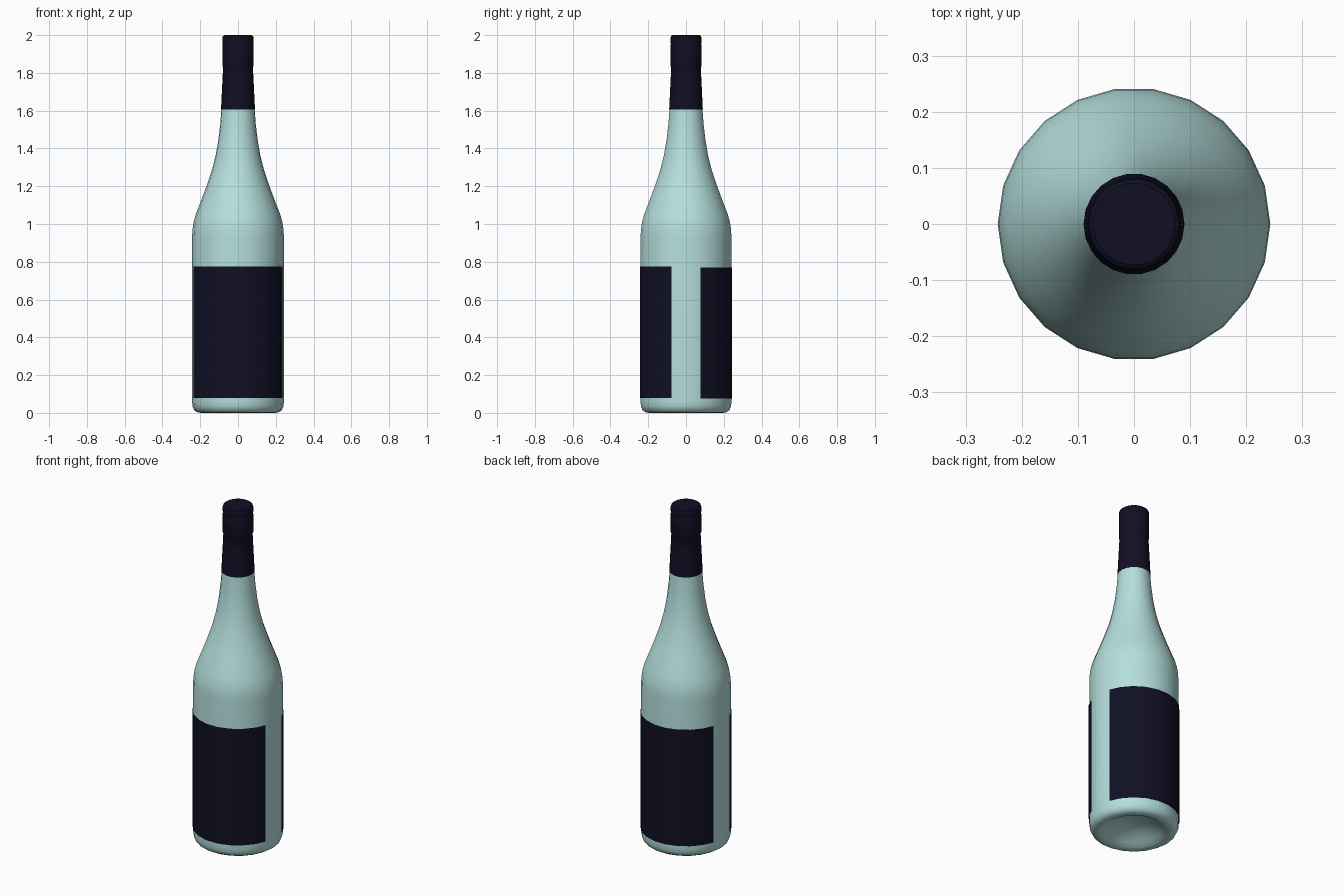
import bpy, bmesh, math

if "Cube" in bpy.data.objects:
    bpy.data.objects.remove(bpy.data.objects["Cube"])

SIDES = 22


def material(name, rgb):
    m = bpy.data.materials.new(name)
    m.diffuse_color = (*rgb, 1.0)
    m.use_nodes = True
    m.node_tree.nodes["Principled BSDF"].inputs["Base Color"].default_value = m.diffuse_color
    return m


def finish(name, bm, mat, angle):
    me = bpy.data.meshes.new(name)
    bm.to_mesh(me)
    bm.free()
    me.materials.append(mat)
    ob = bpy.data.objects.new(name, me)
    bpy.context.collection.objects.link(ob)
    bpy.ops.object.select_all(action='DESELECT')
    ob.select_set(True)
    bpy.context.view_layer.objects.active = ob
    bpy.ops.object.shade_smooth_by_angle(angle=math.radians(angle))
    return ob


def lathe(name, profile, mat, angle):
    """Revolve (radius, z) points listed from bottom to top; radius 0 is a pole."""
    bm = bmesh.new()
    rings = []
    for r, z in profile:
        if r == 0:
            rings.append([bm.verts.new((0, 0, z))] * SIDES)
        else:
            rings.append([bm.verts.new((r * math.cos(2 * math.pi * i / SIDES),
                                        r * math.sin(2 * math.pi * i / SIDES), z))
                          for i in range(SIDES)])
    for a, b in zip(rings, rings[1:]):
        for i in range(SIDES):
            j = (i + 1) % SIDES
            bm.faces.new(list(dict.fromkeys((a[i], a[j], b[j], b[i]))))
    return finish(name, bm, mat, angle)


def label(name, facing, z0, z1, mat, r=0.247, gap=17.8):
    """Curved sheet hugging the body, following the same facets."""
    step = 360 / SIDES
    angles = [gap] + [k * step for k in range(2, SIDES // 2 - 1)] + [180 - gap]
    bm = bmesh.new()
    cols = []
    for a in angles:
        t = math.radians(a + facing)
        cols.append([bm.verts.new((r * math.cos(t), r * math.sin(t), z)) for z in (z0, z1)])
    for a, b in zip(cols, cols[1:]):
        bm.faces.new((a[0], b[0], b[1], a[1]))
    return finish(name, bm, mat, 60)


glass = material("pale_green_glass", (0.46, 0.74, 0.72))
navy = material("dark_navy", (0.005, 0.005, 0.018))

# Glass body with hollowed base, straight wall and sloping shoulder
lathe("bottle_body", [
    (0, 0.065), (0.06, 0.058), (0.11, 0.042), (0.15, 0.02), (0.175, 0.005),
    (0.195, 0.0), (0.215, 0.003), (0.232, 0.014), (0.241, 0.035), (0.243, 0.06),
    (0.243, 0.5), (0.243, 0.93), (0.241, 0.97), (0.235, 1.01), (0.224, 1.05),
    (0.195, 1.125), (0.165, 1.205), (0.138, 1.285), (0.118, 1.365),
    (0.104, 1.445), (0.094, 1.53), (0.088, 1.61)], glass, 60)

# Foil sleeve and collared cap
lathe("neck_foil", [
    (0.087, 1.605), (0.09, 1.605), (0.086, 1.69), (0.082, 1.77), (0.079, 1.83),
    (0.083, 1.838), (0.083, 1.945), (0.0805, 1.953), (0.083, 1.961),
    (0.083, 1.985), (0.08, 1.995), (0.073, 2.0), (0, 2.0)], navy, 35)

# Labels
label("front_label", 180, 0.08, 0.775, navy)
label("back_label", 0, 0.075, 0.77, navy)
